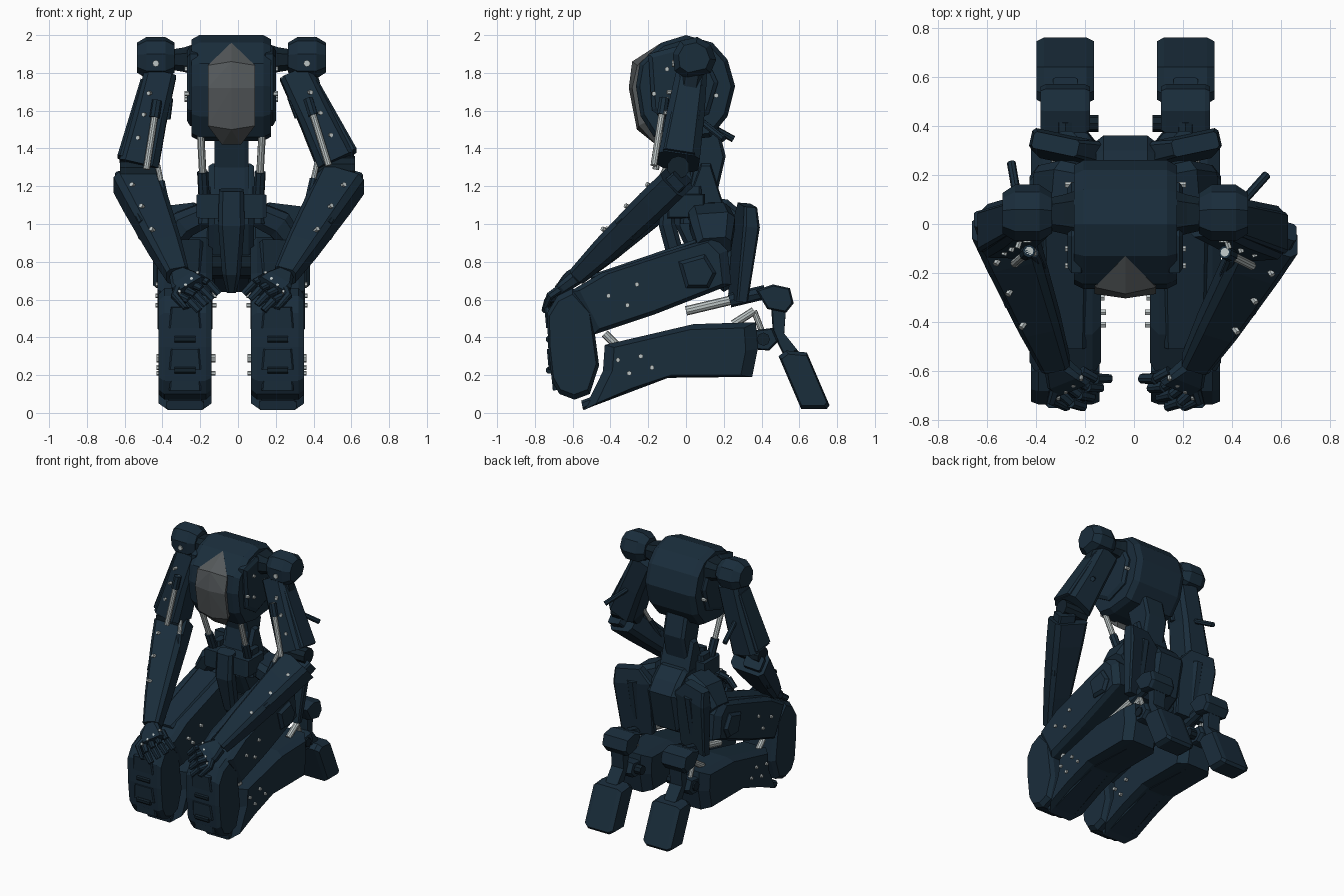
import bpy, bmesh
from mathutils import Vector as V

if "Cube" in bpy.data.objects:
    bpy.data.objects.remove(bpy.data.objects["Cube"])

C = -0.035  # body's plane of symmetry


def mat(name, rgb):
    m = bpy.data.materials.new(name)
    m.diffuse_color = (*rgb, 1)
    m.use_nodes = True
    m.node_tree.nodes["Principled BSDF"].inputs["Base Color"].default_value = m.diffuse_color
    return m


NAVY = mat("navy_armour", (0.010, 0.026, 0.044))
DARK = mat("dark_frame", (0.006, 0.015, 0.024))
STEEL = mat("steel", (0.50, 0.55, 0.55))
GLASS = mat("grey_visor", (0.09, 0.10, 0.105))


def finish(name, bm, m):
    bmesh.ops.recalc_face_normals(bm, faces=bm.faces)
    me = bpy.data.meshes.new(name)
    bm.to_mesh(me)
    bm.free()
    me.materials.append(m)
    bpy.context.collection.objects.link(bpy.data.objects.new(name, me))


def skin(name, rings, m):
    """Join equal-length rings of points into a closed solid."""
    bm = bmesh.new()
    vs = [[bm.verts.new(p) for p in r] for r in rings]
    n = len(vs[0])
    for a, b in zip(vs, vs[1:]):
        for i in range(n):
            bm.faces.new((a[i], a[(i + 1) % n], b[(i + 1) % n], b[i]))
    bm.faces.new(vs[0])
    bm.faces.new(vs[-1])
    finish(name, bm, m)


def hull(name, prof, xc, half, rim=0.04, k=0.88, m=NAVY):
    """Side profile (y, z) extruded along x, with chamfered ends."""
    cy = sum(p[0] for p in prof) / len(prof)
    cz = sum(p[1] for p in prof) / len(prof)
    rings = [[(xc + x, cy + (y - cy) * s, cz + (z - cz) * s) for y, z in prof]
             for x, s in ((-half, k), (rim - half, 1), (half - rim, 1), (half, k))]
    skin(name, rings, m)


def beam(name, stations, side=(1, 0, 0), ch=0.25, m=NAVY):
    """Chamfered bar through stations of (point, width, depth)."""
    d = (V(stations[-1][0]) - V(stations[0][0])).normalized()
    u = V(side)
    u = (u - d * d.dot(u)).normalized()
    v = d.cross(u)
    rings = []
    for p, w, h in stations:
        w, h = w / 2, h / 2
        c = ch * min(w, h) * 2
        pts = [(w, h - c), (w - c, h), (c - w, h), (-w, h - c),
               (-w, c - h), (c - w, -h), (w - c, -h), (w, c - h)]
        rings.append([V(p) + u * a + v * b for a, b in pts])
    skin(name, rings, m)


def rod(name, a, b, r, m=STEEL, n=10):
    a, b = V(a), V(b)
    bm = bmesh.new()
    bmesh.ops.create_cone(bm, cap_ends=True, segments=n, radius1=r, radius2=r, depth=(b - a).length)
    bm.transform((b - a).to_track_quat('Z', 'Y').to_matrix().to_4x4())
    bmesh.ops.translate(bm, verts=bm.verts, vec=(a + b) / 2)
    finish(name, bm, m)


def piston(name, a, b, r, t=0.5):
    a, b = V(a), V(b)
    rod(name + "_rod", a, b, r)
    rod(name + "_sleeve", a.lerp(b, t), b, r * 1.5, NAVY, 8)


# torso pod
hull("torso", [(-.265, 1.73), (-.245, 1.85), (-.13, 1.96), (0, 2.0), (.14, 1.96), (.22, 1.87), (.26, 1.73),
               (.22, 1.57), (.13, 1.46), (-.05, 1.44), (-.17, 1.46), (-.24, 1.57)], C, .21, .04, .92)
# faceted visor
bm = bmesh.new()
for x, y, z in [(0, -.13, 1.96), (.125, -.258, 1.84), (.125, -.285, 1.72), (.125, -.25, 1.52), (.05, -.16, 1.42),
                (0, -.285, 1.86), (0, -.303, 1.72), (0, -.26, 1.5), (.1, -.1, 1.6)]:
    for s in ((1, -1) if x else (1,)):
        bm.verts.new((C + s * x, y, z))
bmesh.ops.convex_hull(bm, input=bm.verts)
finish("visor", bm, GLASS)

# waist and pelvis
hull("waist", [(-.02, 1.52), (.17, 1.52), (.21, 1.36), (.15, 1.1), (0, 1.1), (.04, 1.3)], C, .09, .02)
hull("waist_joint", [(0, 1.1), (.08, 1.32), (.13, 1.32), (.2, 1.1)], C, .12, .02)
hull("pelvis", [(-.06, 1.15), (.22, 1.13), (.3, 1.06), (.36, .98), (.3, .7), (.2, .64), (.06, .75), (-.06, 1.0)], C, .12, .03)
hull("hip_bar", [(-.1, 1.16), (.1, 1.16), (.1, 1.03), (-.1, 1.03)], C, .185, .02, .9)
beam("front_skirt", [((C, -.09, 1.18), .13, .08), ((C, -.1, 1.0), .14, .09), ((C, -.03, .74), .10, .09),
                     ((C, .03, .64), .05, .06)])
rod("hip_axle", (C - .3, .1, .8), (C + .3, .1, .8), .09, DARK, 10)

for s, tag in ((-1, "right"), (1, "left")):
    def P(x, y, z):
        return V((C + s * x, y, z))

    def bolts(name, x, pts):
        for y, z in pts:
            rod(tag + name, P(x - .02, y, z), P(x + .012, y, z), .013, STEEL, 6)

    xc = C + s * .245

    # torso side plate, pistons and shoulder
    hull(tag + "_torso_plate", [(-.2, 1.9), (-.05, 1.94), (.1, 1.9), (.17, 1.75), (.12, 1.58), (-.05, 1.52), (-.18, 1.6)],
         C + s * .2, .035, .015)
    bolts("_torso_bolt", .235, [(-.17, 1.69), (-.1, 1.66), (.16, 1.68), (-.1, 1.82)])
    piston(tag + "_waist_piston", P(.165, -.17, 1.52), P(.14, .0, 1.05), .02, .52)
    beam(tag + "_piston_mount", [(P(.135, .03, 1.2), .05, .1), (P(.14, .03, 1.0), .07, .12)])
    beam(tag + "_shoulder_link", [(P(.19, .04, 1.87), .2, .17), (P(.25, .04, 1.87), .16, .13), (P(.34, .04, 1.87), .12, .1)],
         (0, 1, 0), m=DARK)
    hull(tag + "_shoulder", [(-.07, 1.9), (-.03, 1.97), (.06, 1.99), (.13, 1.95), (.16, 1.87), (.13, 1.8), (0, 1.77), (-.06, 1.81)],
         C + s * .4, .1, .05, .72)
    rod(tag + "_shoulder_bolt", P(.4, -.075, 1.85), P(.4, .0, 1.85), .018, STEEL, 8)

    # arms: the two sides are posed a little differently
    if s < 0:
        top, low = V((-.41, .03, 1.8)), V((-.525, -.03, 1.31))
        elb, ant = V((-.535, -.01, 1.22)), V((-.50, .25, 1.45))
    else:
        top, low = V((.30, .03, 1.8)), V((.52, -.04, 1.33))
        elb, ant = V((.545, -.06, 1.22)), V((.54, .20, 1.45))
    wrist = P(.285, -.57, .73)
    mid = top.lerp(low, .5)
    beam(tag + "_upper_arm", [(top, .17, .16), (mid, .18, .2), (low, .21, .22)], ch=.15)
    beam(tag + "_arm_collar", [(P(.38, .04, 1.84), .12, .13), (mid, .14, .12)], m=DARK)
    beam(tag + "_arm_panel", [(top.lerp(low, .1) + V((s * .05, 0, 0)), .09, .13),
                              (low + V((s * .05, 0, .03)), .13, .17)], ch=.1)
    rod(tag + "_elbow", low + V((-.1, 0, -.03)), low + V((.1, 0, -.03)), .06, DARK, 10)
    u = elb.lerp(wrist, -.02)
    beam(tag + "_forearm", [(u, .25, .17), (elb.lerp(wrist, .2), .23, .17), (elb.lerp(wrist, .7), .17, .14), (wrist, .12, .10)],
         ch=.18)
    beam(tag + "_forearm_fin", [(u + V((s * .05, .03, .02)), .13, .10), (elb.lerp(wrist, .5) + V((s * .04, 0, 0)), .12, .14)],
         ch=.1)
    for t in (.12, .35, .6):
        q = elb.lerp(wrist, t)
        rod(tag + "_forearm_bolt", q, q + V((s * .055, -.09 + .02 * t, .05)), .013, STEEL, 6)
        q = top.lerp(low, t + .1)
        rod(tag + "_arm_bolt", q, q + V((s * .04, -.115, 0)), .012, STEEL, 6)
    front = V((-s * .04, -.13, 0))
    piston(tag + "_arm_piston", low + front + V((0, 0, -.02)), mid + front + V((0, .02, .1)), .018, .75)
    piston(tag + "_inner_piston", low + V((-s * .1, -.05, 0)), elb.lerp(wrist, .3) + V((-s * .09, 0, .02)), .014, .4)
    piston(tag + "_armpit_piston", top + V((-s * .06, -.06, -.02)), mid + V((-s * .09, -.03, 0)), .014, .5)
    rod(tag + "_arm_spike", mid + V((0, .06, 0)), ant, .018, NAVY, 8)

    # hand resting on the knee
    beam(tag + "_palm", [(wrist, .10, .08), (P(.25, -.63, .695), .16, .065), (P(.21, -.66, .665), .17, .06)], (.6 * s, -.5, -.6))
    for i in range(4):
        t = i / 3
        k = P(.18, -.60, .72).lerp(P(.275, -.68, .62), t)
        e = P(.065, -.63, .63).lerp(P(.17, -.745, .54), t)
        h = k.lerp(e, .5) + V((0, -.015, .015))
        for a, b, n in ((k, h, "_finger_base"), (h, e, "_finger_tip")):
            beam(tag + n, [(a, .042, .042), (b, .034, .036)], (.6, -.5, -.6))
        rod(tag + "_knuckle", k + V((0, -.02, .015)), k + V((0, -.035, .025)), .009, STEEL, 6)
    beam(tag + "_thumb", [(P(.27, -.62, .69), .05, .05), (P(.3, -.72, .62), .04, .04), (P(.24, -.75, .55), .03, .03)])

    # thigh
    hull(tag + "_thigh", [(-.62, .64), (-.45, .74), (-.05, .87), (.15, .93), (.22, .86), (.24, .68), (-.17, .52), (-.5, .41)],
         xc, .145, .035, .88)
    hull(tag + "_thigh_hip_cap", [(-.04, .80), (.1, .84), (.16, .74), (.12, .66), (0, .66)], C + s * .37, .045, .02, .8)
    beam(tag + "_thigh_top_panel", [(P(.245, -.5, .70), .17, .06), (P(.245, .06, .89), .19, .06)])
    bolts("_thigh_bolt", .39, [(-.41, .62), (-.31, .57), (-.26, .68)])
    bolts("_thigh_inner_bolt", .10, [(-.41, .62), (-.36, .57), (-.26, .66)])

    # knee
    hull(tag + "_knee", [(-.735, .53), (-.73, .35), (-.71, .17), (-.67, .1), (-.59, .07), (-.51, .1), (-.46, .25), (-.5, .55),
                         (-.6, .66), (-.68, .62)], xc, .14, .03, .9)
    for z, y in ((.5, -.735), (.28, -.722), (.17, -.7)):
        beam(tag + "_knee_plate", [(P(.245, y, z + .06), .15, .03), (P(.245, y + .01, z - .05), .17, .03)])
    for z in (.39, .225):
        beam(tag + "_knee_slot", [(P(.19, -.72, z), .035, .04), (P(.30, -.72, z), .035, .04)], (0, 0, 1), m=DARK)
    rod(tag + "_knee_link", P(.31, -.43, .42), P(.31, -.36, .35), .022)

    # shin
    hull(tag + "_shin", [(-.54, .015), (-.32, .11), (-.08, .19), (.35, .19), (.38, .34), (.37, .48), (.04, .47), (-.43, .36),
                         (-.44, .22)], xc, .14, .05, .86)
    beam(tag + "_shin_keel", [(P(.245, -.55, .04), .2, .05), (P(.245, -.1, .21), .16, .05), (P(.245, .33, .22), .12, .06)])
    bolts("_shin_bolt", .385, [(-.36, .28), (-.30, .21), (-.24, .30), (-.18, .24)])
    bolts("_shin_inner_bolt", .105, [(-.36, .28), (-.30, .21), (-.24, .30)])

    # ankle and foot
    hull(tag + "_ankle", [(.3, .43), (.46, .45), (.49, .38), (.44, .33), (.3, .34)], xc, .085, .02)
    rod(tag + "_ankle_axle", P(.11, .41, .39), P(.34, .41, .39), .035, DARK, 8)
    hull(tag + "_heel", [(.37, .65), (.46, .68), (.55, .66), (.57, .58), (.53, .53), (.43, .55)], xc, .1, .02)
    hull(tag + "_heel_strut", [(.45, .57), (.53, .56), (.52, .42), (.6, .32), (.52, .3), (.46, .42)], xc, .05, .015)
    hull(tag + "_foot", [(.49, .3), (.53, .33), (.64, .32), (.76, .04), (.745, .02), (.61, .02)], xc, .117, .03, .88)
    piston(tag + "_calf_piston", P(.245, .0, .54), P(.245, .42, .64), .025, .55)
    rod(tag + "_ankle_piston", P(.28, .25, .47), P(.28, .36, .54), .022)
    rod(tag + "_ankle_piston_end", P(.28, .36, .54), P(.28, .43, .36), .016)

    # rear hip armour
    beam(tag + "_rear_skirt", [(P(.285, .325, 1.1), .19, .07), (P(.245, .32, 1.0), .29, .09), (P(.235, .275, .6), .24, .06)],
         (1, .22 * s, 0), ch=.15)
    beam(tag + "_rear_skirt_rib", [(P(.24, .34, 1.02), .08, .08), (P(.24, .3, .72), .06, .05)])
    beam(tag + "_hip_cover", [(P(.12, .12, 1.06), .22, .13), (P(.25, .14, 1.0), .24, .15), (P(.34, .15, .88), .18, .12)], (0, 1, 0))
